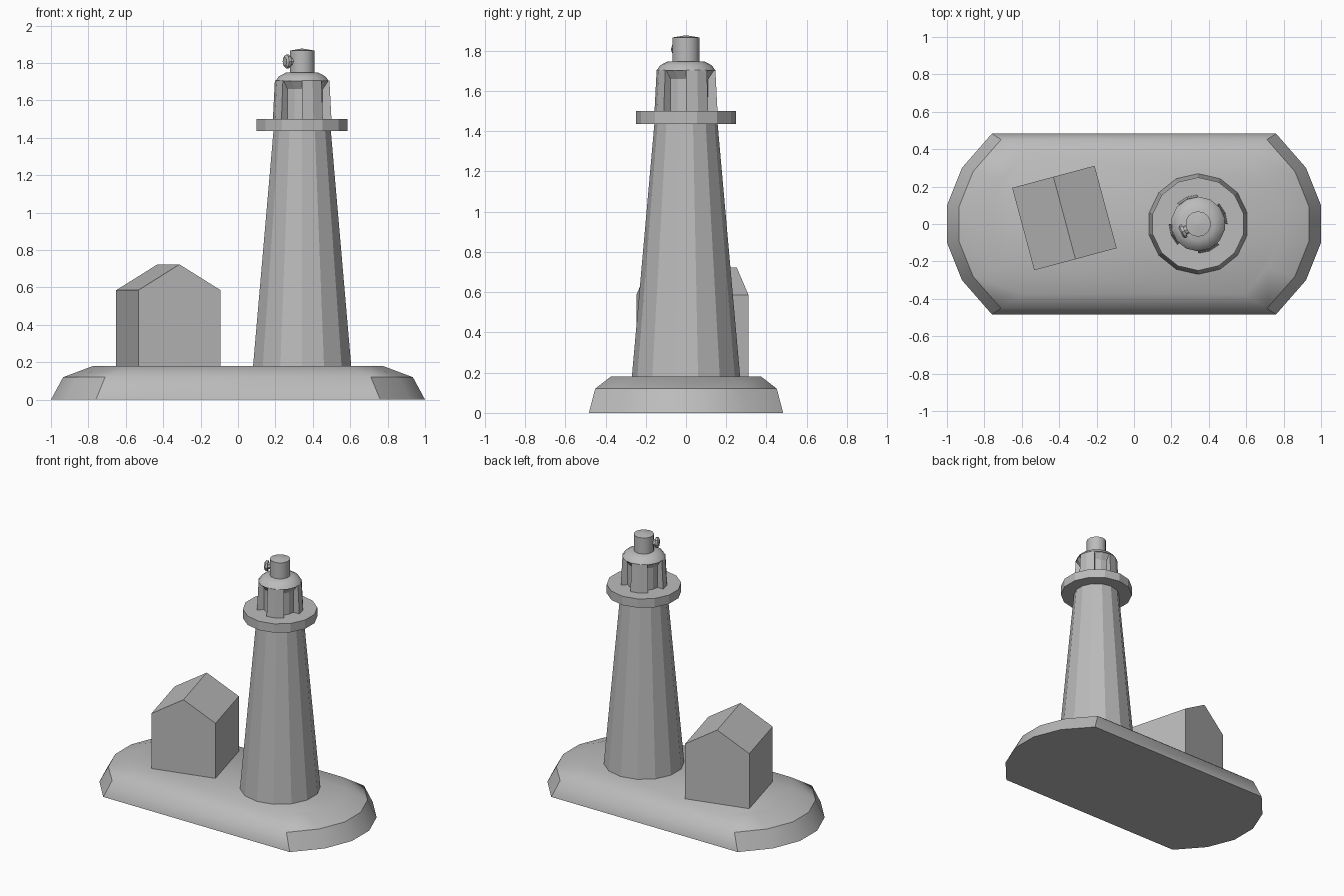
import bpy, bmesh
from math import cos, sin, pi, radians
from mathutils import Matrix, Vector

cube = bpy.data.objects.get("Cube")
if cube:
    bpy.data.objects.remove(cube, do_unlink=True)

GREY = (0.5, 0.5, 0.5, 1)
stone = bpy.data.materials.new("plain_grey")
stone.use_nodes = True
stone.diffuse_color = GREY
stone.node_tree.nodes["Principled BSDF"].inputs["Base Color"].default_value = GREY

TOWER_X = 0.343


def make(name, rings, matrix=Matrix(), smooth=None):
    """Join a stack of equal-length rings into a closed solid."""
    bm = bmesh.new()
    loops = [[bm.verts.new(p) for p in ring] for ring in rings]
    n = len(loops[0])
    for a, b in zip(loops, loops[1:]):
        for i in range(n):
            j = (i + 1) % n
            bm.faces.new((a[i], a[j], b[j], b[i]))
    bm.faces.new(loops[0][::-1])
    bm.faces.new(loops[-1])
    bmesh.ops.recalc_face_normals(bm, faces=bm.faces)
    mesh = bpy.data.meshes.new(name)
    bm.to_mesh(mesh)
    bm.free()
    mesh.materials.append(stone)
    ob = bpy.data.objects.new(name, mesh)
    ob.matrix_world = matrix
    bpy.context.collection.objects.link(ob)
    if smooth:
        bpy.ops.object.select_all(action='DESELECT')
        ob.select_set(True)
        bpy.context.view_layer.objects.active = ob
        bpy.ops.object.shade_smooth_by_angle(angle=radians(smooth))
    return ob


def lathe(name, profile, sides=14, matrix=Matrix.Translation((TOWER_X, 0, 0)), smooth=None):
    """Revolve (radius, height) pairs, with a corner facing the back."""
    angles = [pi / 2 + 2 * pi * i / sides for i in range(sides)]
    rings = [[(r * cos(a), r * sin(a), z) for a in angles] for r, z in profile]
    return make(name, rings, matrix, smooth)


# Rock island: rounded ends, chamfered rim
quarter = [(1.0, 0.1), (0.92, 0.3), (0.76, 0.483)]
outline = quarter + [(-x, y) for x, y in quarter[::-1]]
outline += [(-x, -y) for x, y in outline]
make("island_base", [[(x * s, y * s, z) for x, y in outline]
                     for s, z in ((1, 0), (0.935, 0.12), (0.775, 0.18))], smooth=38)

# Cottage: gabled block turned slightly
h = 0.228
gable = [(-h, 0.17), (h, 0.17), (h, 0.585), (0, 0.723), (-h, 0.585)]
make("cottage", [[(x, y, z) for x, z in gable] for y in (-h, h)],
     Matrix.Translation((-0.372, 0.032, 0)) @ Matrix.Rotation(radians(15), 4, 'Z'))

# Tower and gallery
lathe("tower", [(0.27, 0.17), (0.157, 1.44)])
lathe("gallery", [(0.249, 1.435), (0.249, 1.5)])

# Lantern room: recessed core with four curved wall panels
lathe("lantern_core", [(0.11, 1.49), (0.11, 1.66), (0.14, 1.705)], 16)
for k in range(4):
    arc = [radians(90 * k + 22.5 * i) for i in range(3)]
    rings = []
    for r, z in ((0.157, 1.49), (0.146, 1.705)):
        rings.append([(r * cos(a), r * sin(a), z) for a in arc]
                     + [(0.1 * cos(a), 0.1 * sin(a), z) for a in arc[::-1]])
    make(f"lantern_panel_{k + 1}", rings, Matrix.Translation((TOWER_X, 0, 0)))

# Roof and chimney
lathe("lantern_roof", [(0.146, 1.703), (0.128, 1.728), (0.09, 1.748)], smooth=35)
lathe("chimney", [(0.068, 1.74), (0.068, 1.866), (0.002, 1.877)], smooth=35)

# Side lamp: stem and disc pointing out of the chimney
out = Vector((cos(radians(206)), sin(radians(206)), 0))
aim = Matrix.Translation((TOWER_X, 0, 1.808)) @ out.to_track_quat('Z', 'Y').to_matrix().to_4x4()
lathe("lamp_stem", [(0.024, 0.05), (0.024, 0.09)], 8, aim)
lathe("lamp_disc", [(0.038, 0.08), (0.038, 0.095), (0.025, 0.104)], 8, aim)
